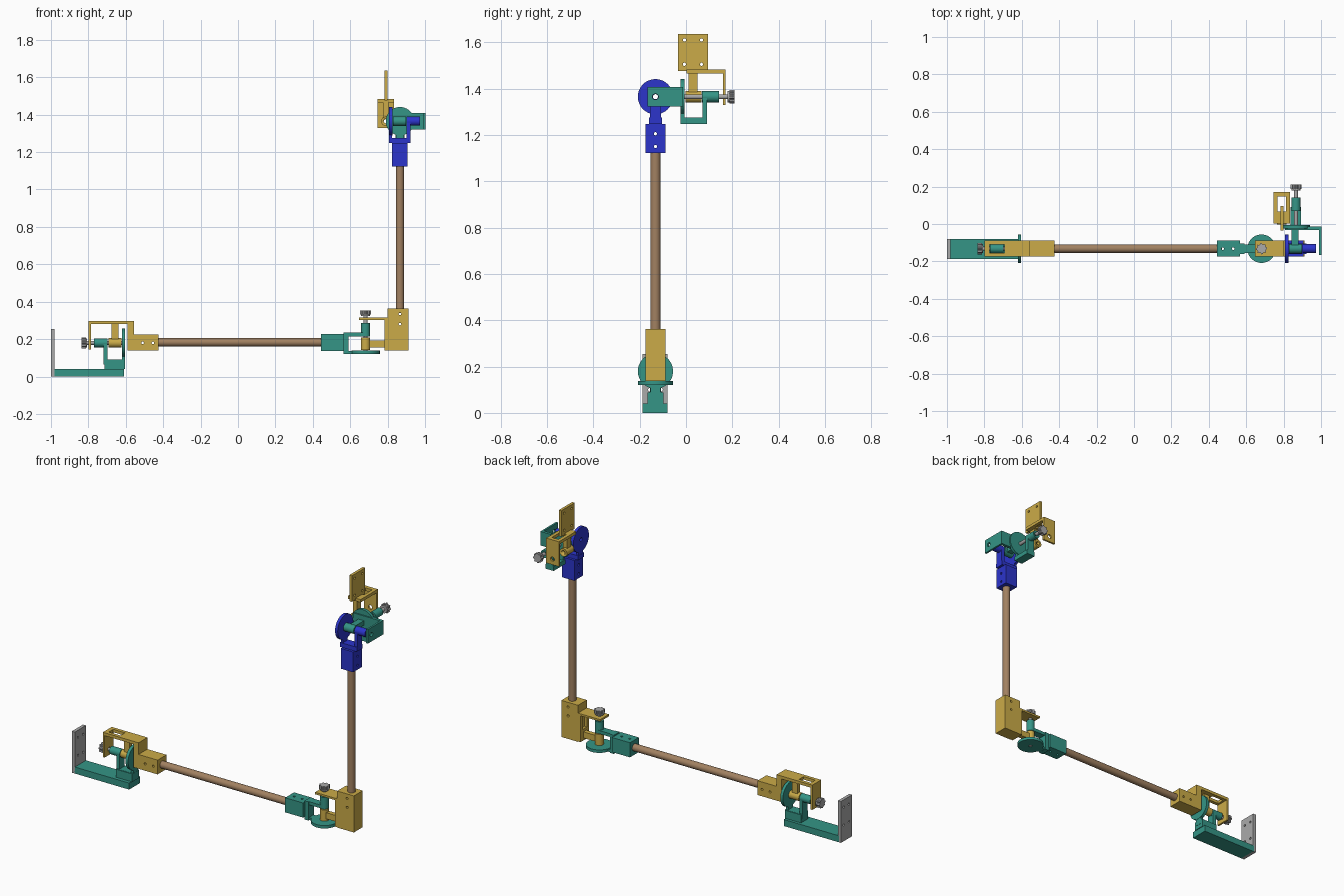
import bpy, bmesh, math
from mathutils import Matrix, Vector

old = bpy.data.objects.get("Cube")
if old:
    bpy.data.objects.remove(old, do_unlink=True)


def colour(name, rgb):
    m = bpy.data.materials.new(name)
    m.use_nodes = True
    m.diffuse_color = (*rgb, 1)
    m.node_tree.nodes["Principled BSDF"].inputs["Base Color"].default_value = (*rgb, 1)
    return m


TEAL = colour("teal", (0.035, 0.30, 0.24))
GOLD = colour("gold", (0.60, 0.41, 0.065))
BLUE = colour("blue", (0.025, 0.035, 0.60))
WOOD = colour("wood", (0.36, 0.22, 0.12))
GREY = colour("grey", (0.40, 0.40, 0.40))
WORLD = Matrix.Identity(4)
AXES = {"x": Vector((1, 0, 0)), "y": Vector((0, 1, 0)), "z": Vector((0, 0, 1))}


def frame(origin, up, axis):
    """Local Z runs along the hinge axis, local X along up."""
    z, x = Vector(axis), Vector(up)
    m = Matrix((x, z.cross(x), z)).transposed().to_4x4()
    m.translation = origin
    return m


def finish(bm, name, mat, smooth=False):
    mesh = bpy.data.meshes.new(name)
    bmesh.ops.recalc_face_normals(bm, faces=bm.faces)
    bm.to_mesh(mesh)
    bm.free()
    mesh.materials.append(mat)
    ob = bpy.data.objects.new(name, mesh)
    bpy.context.collection.objects.link(ob)
    bpy.ops.object.select_all(action="DESELECT")
    ob.select_set(True)
    bpy.context.view_layer.objects.active = ob
    if smooth:
        bpy.ops.object.shade_smooth_by_angle(angle=math.radians(35))
    return ob


def box(name, mat, xs, ys, zs, m=WORLD):
    bm = bmesh.new()
    bmesh.ops.create_cube(bm, size=1)
    for v in bm.verts:
        v.co = m @ Vector([(a + b) / 2 + c * (b - a) for c, (a, b) in zip(v.co, (xs, ys, zs))])
    return finish(bm, name, mat)


def rod(name, mat, start, end, r, m=WORLD, sides=32):
    a, b = m @ Vector(start), m @ Vector(end)
    bm = bmesh.new()
    turn = (b - a).to_track_quat("Z", "Y").to_matrix().to_4x4()
    bmesh.ops.create_cone(bm, cap_ends=True, segments=sides, radius1=r, radius2=r,
                          depth=(b - a).length, matrix=Matrix.Translation((a + b) / 2) @ turn)
    return finish(bm, name, mat, True)


def cut(ob, cutter):
    mod = ob.modifiers.new("cut", "BOOLEAN")
    mod.operation, mod.object, mod.solver = "DIFFERENCE", cutter, "EXACT"
    bpy.context.view_layer.objects.active = ob
    bpy.ops.object.modifier_apply(modifier="cut")
    bpy.data.objects.remove(cutter, do_unlink=True)


def drill(ob, points, axis, r=0.007, reach=0.15, m=WORLD):
    for p in points:
        d = AXES[axis] * reach
        cut(ob, rod("cutter", ob.data.materials[0], Vector(p) - d, Vector(p) + d, r, m, 16))


def fork(name, mat, m):
    """Index disc, base and bored boss of a hinge; the base lies towards -X."""
    disc = rod(name + "_disc", mat, (0, 0, 0), (0, 0, 0.018), 0.076, m, 48)
    drill(disc, [(0, 0, 0)], "z", 0.011, m=m)
    box(name + "_neck", mat, (-0.117, -0.06), (-0.022, 0.022), (0.001, 0.017), m)
    box(name + "_base", mat, (-0.117, -0.09), (-0.028, 0.028), (0, 0.115), m)
    side = box(name + "_side", mat, (-0.091, 0), (-0.023, 0.023), (0.095, 0.115), m)
    boss = rod(name + "_boss", mat, (0, 0, 0.094), (0, 0, 0.166), 0.024, m)
    for ob in (side, boss):
        drill(ob, [(0, 0, 0.1)], "z", 0.011, m=m)


def bracket(name, mat, m, low, slot=True):
    """Back plate, end leg and hinge hub that turn inside a fork."""
    back = box(name + "_back", mat, (0.1, 0.118), (-0.043, 0.043), (low, 0.195), m)
    if slot:
        cut(back, box("cutter", mat, (0.08, 0.14), (-0.022, 0.022), (0.09, 0.17), m))
    leg = box(name + "_leg", mat, (-0.035, 0.101), (-0.043, 0.043), (0.183, 0.195), m)
    drill(leg, [(0, 0, 0.19)], "z", 0.013, 0.05, m)
    box(name + "_post", mat, (0.015, 0.101), (-0.014, 0.014), (0.035, 0.073), m)
    hub = rod(name + "_hub", mat, (0, 0, 0.021), (0, 0, 0.09), 0.025, m)
    drill(hub, [(0, 0, 0.05)], "z", 0.011, m=m)


def knob(name, m):
    """Clamping screw with a toothed hand wheel."""
    rod(name + "_screw", GREY, (0, 0, 0), (0, 0, 0.21), 0.0105, m, 20)
    rod(name + "_flange", GREY, (0, 0, 0.203), (0, 0, 0.212), 0.024, m)
    bm = bmesh.new()
    n = 32
    ring = [bm.verts.new(m @ Vector((r * math.cos(a), r * math.sin(a), 0.211)))
            for i in range(n)
            for r, a in [(0.03 if i % 4 < 2 else 0.024, math.tau * i / n)]]
    face = bm.faces.new(ring)
    top = bmesh.ops.extrude_face_region(bm, geom=[face])["geom"]
    shift = m.to_3x3() @ Vector((0, 0, 0.023))
    bmesh.ops.translate(bm, vec=shift, verts=[v for v in top if isinstance(v, bmesh.types.BMVert)])
    finish(bm, name + "_wheel", GREY)


Y, Z1, X2, X3, Z3 = -0.132, 0.18, 0.682, 0.866, 1.365
BLOCK = (Y - 0.043, Y + 0.043)
UP, BACK, LEFT = AXES["z"], AXES["y"], AXES["x"]

# Mounting plate and foot
plate = box("mounting_plate", GREY, (-1, -0.98), (Y - 0.056, Y + 0.052), (0, 0.255))
drill(plate, [(-0.99, Y + s, z) for s in (-0.025, 0.025) for z in (0.10, 0.21)], "x", reach=0.05)
box("foot_bar", TEAL, (-0.985, -0.61), (Y - 0.056, Y + 0.052), (0, 0.04))
box("foot_step", TEAL, (-0.715, -0.605), (Y - 0.034, Y + 0.034), (0.039, 0.089))

# First hinge, lying along the lower arm
shoulder = frame((-0.603, Y, Z1), UP, -LEFT)
fork("shoulder_fork", TEAL, shoulder)
bracket("shoulder_bracket", GOLD, shoulder, -0.048)
knob("shoulder_knob", shoulder)
box("shoulder_web", GOLD, (-0.59, -0.555), BLOCK, (0.22, 0.285))
socket = box("shoulder_socket", GOLD, (-0.59, -0.425), BLOCK, (0.138, 0.226))
drill(socket, [(x, Y, Z1) for x in (-0.51, -0.455)], "y")

# Lower arm
rod("lower_arm", WOOD, (-0.45, Y, 0.183), (0.47, Y, 0.183), 0.022)

# Second hinge, upright at the elbow
elbow = frame((X2, Y, 0.12), LEFT, UP)
socket = box("elbow_socket", TEAL, (0.444, 0.567), BLOCK, (0.137, 0.227))
drill(socket, [(x, Y, Z1) for x in (0.475, 0.53)], "z")
fork("elbow_fork", TEAL, elbow)
bracket("elbow_bracket", GOLD, elbow, 0.02)
knob("elbow_knob", elbow)
socket = box("elbow_post_socket", GOLD, (0.798, 0.912), BLOCK, (0.138, 0.363))
drill(socket, [(X3, Y, z) for z in (0.28, 0.335)], "y")

# Upper arm
rod("upper_arm", WOOD, (X3, Y, 0.34), (X3, Y, 1.14), 0.022)

# Third hinge, across the top of the upper arm
wrist = frame((0.807, Y, Z3), UP, LEFT)
socket = box("wrist_socket", BLUE, (0.823, 0.907), BLOCK, (1.123, 1.248))
drill(socket, [(X3, Y, z) for z in (1.15, 1.205)], "x")
fork("wrist_fork", BLUE, wrist)
bracket("wrist_bracket", TEAL, frame((0.807, Y, Z3), BACK, LEFT), 0, False)

# Fourth hinge and tool plate
head = frame((X3, -0.024, Z3), UP, BACK)
fork("head_fork", TEAL, head)
knob("head_knob", head)
bracket("head_bracket", GOLD, frame((0.79, -0.024, Z3), UP, BACK), 0.027)
plate = box("tool_plate", GOLD, (0.783, 0.8), (-0.035, 0.095), (1.475, 1.635))
drill(plate, [(0.79, y, z) for y in (-0.007, 0.067) for z in (1.505, 1.61)], "x", reach=0.05)
